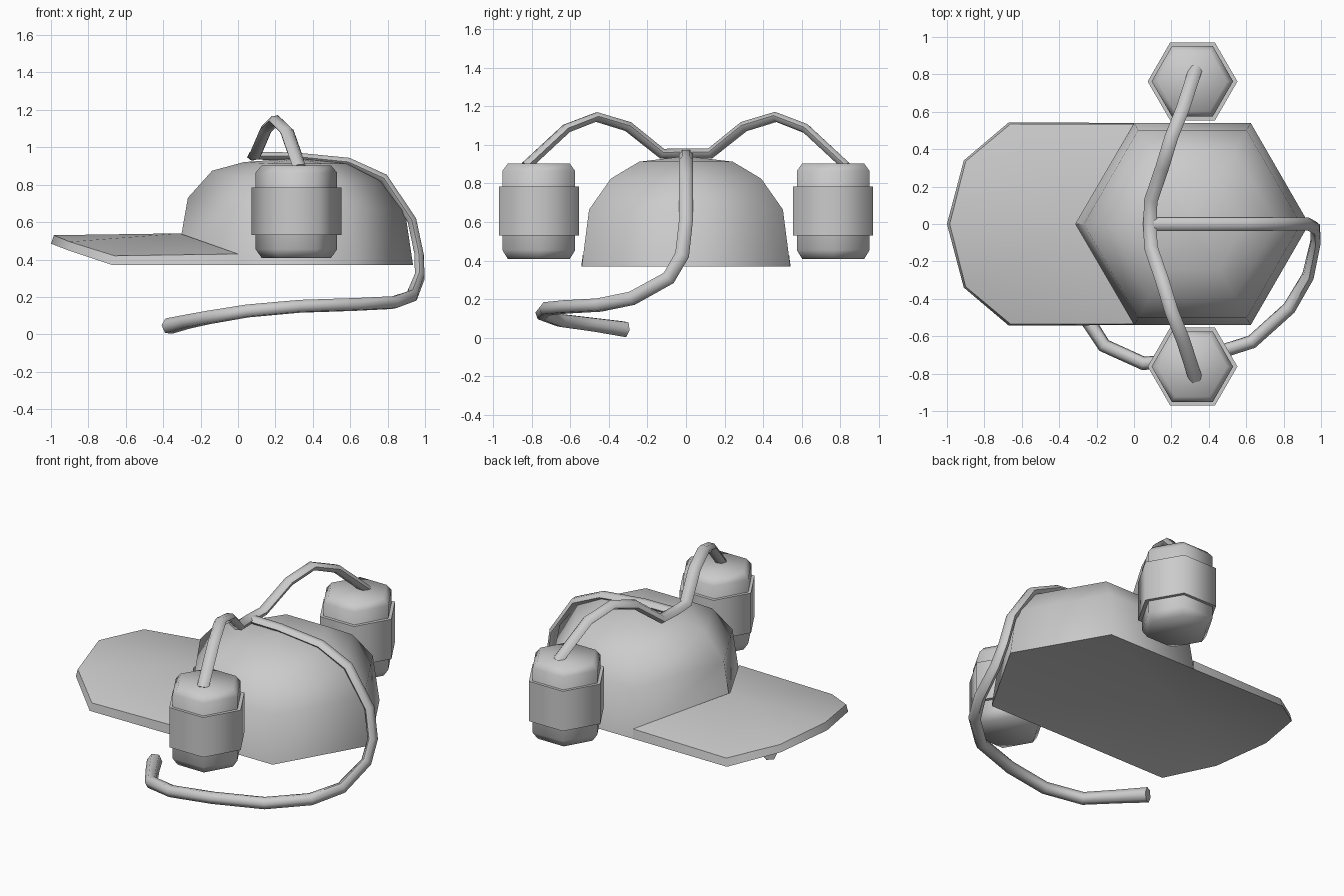
import bpy, math
from mathutils import Vector

if "Cube" in bpy.data.objects:
    bpy.data.objects.remove(bpy.data.objects["Cube"])


def make(name, verts, faces, angle=61):
    me = bpy.data.meshes.new(name)
    me.from_pydata([tuple(v) for v in verts], [], faces)
    ob = bpy.data.objects.new(name, me)
    bpy.context.collection.objects.link(ob)
    bpy.ops.object.select_all(action='DESELECT')
    ob.select_set(True)
    bpy.context.view_layer.objects.active = ob
    bpy.ops.object.mode_set(mode='EDIT')
    bpy.ops.mesh.select_all(action='SELECT')
    bpy.ops.mesh.normals_make_consistent(inside=False)
    bpy.ops.object.mode_set(mode='OBJECT')
    bpy.ops.object.shade_smooth_by_angle(angle=math.radians(angle))
    return ob


def bridge(rings, n):
    """Quads between successive rings of n vertices, plus end caps."""
    faces = [(r * n + i, r * n + (i + 1) % n, (r + 1) * n + (i + 1) % n, (r + 1) * n + i)
             for r in range(rings - 1) for i in range(n)]
    faces.append(tuple(reversed(range(n))))
    faces.append(tuple((rings - 1) * n + i for i in range(n)))
    return faces


def hexagon(cx, cy, profile):
    return [(cx + r * math.cos(i * math.pi / 3), cy + r * math.sin(i * math.pi / 3), z)
            for r, z in profile for i in range(6)]


def sweep(name, path, side):
    """Six-sided tube along (x, y, z, half_width, half_height) points."""
    pts = [Vector(p[:3]) for p in path]
    side, verts = Vector(side), []
    for i, p in enumerate(pts):
        a = (p - pts[i - 1]).normalized() if i else Vector()
        b = (pts[i + 1] - p).normalized() if i + 1 < len(pts) else Vector()
        t = (a + b).normalized()
        side = (side - t * side.dot(t)).normalized()
        up = side.cross(t)
        w, h = path[i][3:]
        for k in range(6):
            ang = k * math.pi / 3
            verts.append(p + side * w * math.cos(ang) + up * h * math.sin(ang))
    return make(name, verts, bridge(len(pts), 6))


# Cap crown: hexagonal dome, taller front corner, underside rising to the front
crown = [Vector(v) for v in hexagon(
    0.312, 0, [(0.624, 0.37), (0.58, 0.665), (0.45, 0.825), (0.28, 0.913), (0.02, 0.94)])]
for ring, dz in enumerate((0.11, 0.065, 0.05, 0.008)):
    crown[ring * 6 + 3].z += dz
faces = [f for f in bridge(5, 6) if f != (5, 4, 3, 2, 1, 0)]
faces += [(3, 2, 1), (3, 1, 0), (3, 0, 5), (3, 5, 4)]
make("cap_crown", crown, faces)

# Cap brim: arched slab fanned out from the front corner of the crown
low = [(0, .5404, .37), (-.67, .543, .37), (-.91, .34, .45), (-1, 0, .485)]
top = [(0, .535, .43), (-.66, .535, .42), (-.9, .335, .495), (-.985, 0, .53)]


def outline(half, z):
    return half + [(x, -y, zz) for x, y, zz in reversed(half[:-1])] + [(-.312, 0, z)]


faces = [(i, (i + 1) % 8, 8 + (i + 1) % 8, 8 + i) for i in range(8)]
faces += [(7, i + 1, i) for i in range(6)] + [(15, 8 + i, 9 + i) for i in range(6)]
make("cap_brim", outline(low, .48) + outline(top, .54), faces, 50)

# Drink cans with their holder bands, one per side
for s, label in ((-1, "front"), (1, "back")):
    make(label + "_can", hexagon(0.312, s * 0.763, [
        (0.185, 0.408), (0.218, 0.455), (0.218, 0.865), (0.185, 0.904)]), bridge(4, 6))
    make(label + "_can_holder", hexagon(0.313, s * 0.762, [(0.24, 0.53), (0.24, 0.785)]),
         bridge(2, 6))

# Tube joining both cans across the crown
half = [(.33, .83, .89), (.262, .62, 1.085), (.2, .465, 1.145), (.15, .3, 1.095),
        (.09, .125, .955)]
cross = half + [(.085, 0, .955)] + [(x, -y, z) for x, y, z in reversed(half)]
sweep("cross_tube", [p + (.037, .027) for p in cross], (1, 0, 0))

# Drinking tube: over the crown, down the rear, round to the mouth end
straw = [(.08, 0, .955, .035, .024), (.3, 0, .952, .035, .024), (.59, 0, .922, .035, .026),
         (.78, 0, .835, .035, .028), (.93, 0, .61, .036, .028), (.968, -.02, .43, .037, .028),
         (.972, -.09, .31, .037, .03), (.93, -.28, .205, .037, .034), (.83, -.45, .17, .037, .037),
         (.63, -.63, .16, .037, .037), (.33, -.725, .15, .037, .037),
         (.05, -.745, .125, .037, .037), (-.16, -.65, .09, .038, .038),
         (-.27, -.48, .068, .04, .04), (-.37, -.315, .044, .045, .045)]
sweep("drinking_tube", straw, (0, 1, 0))
